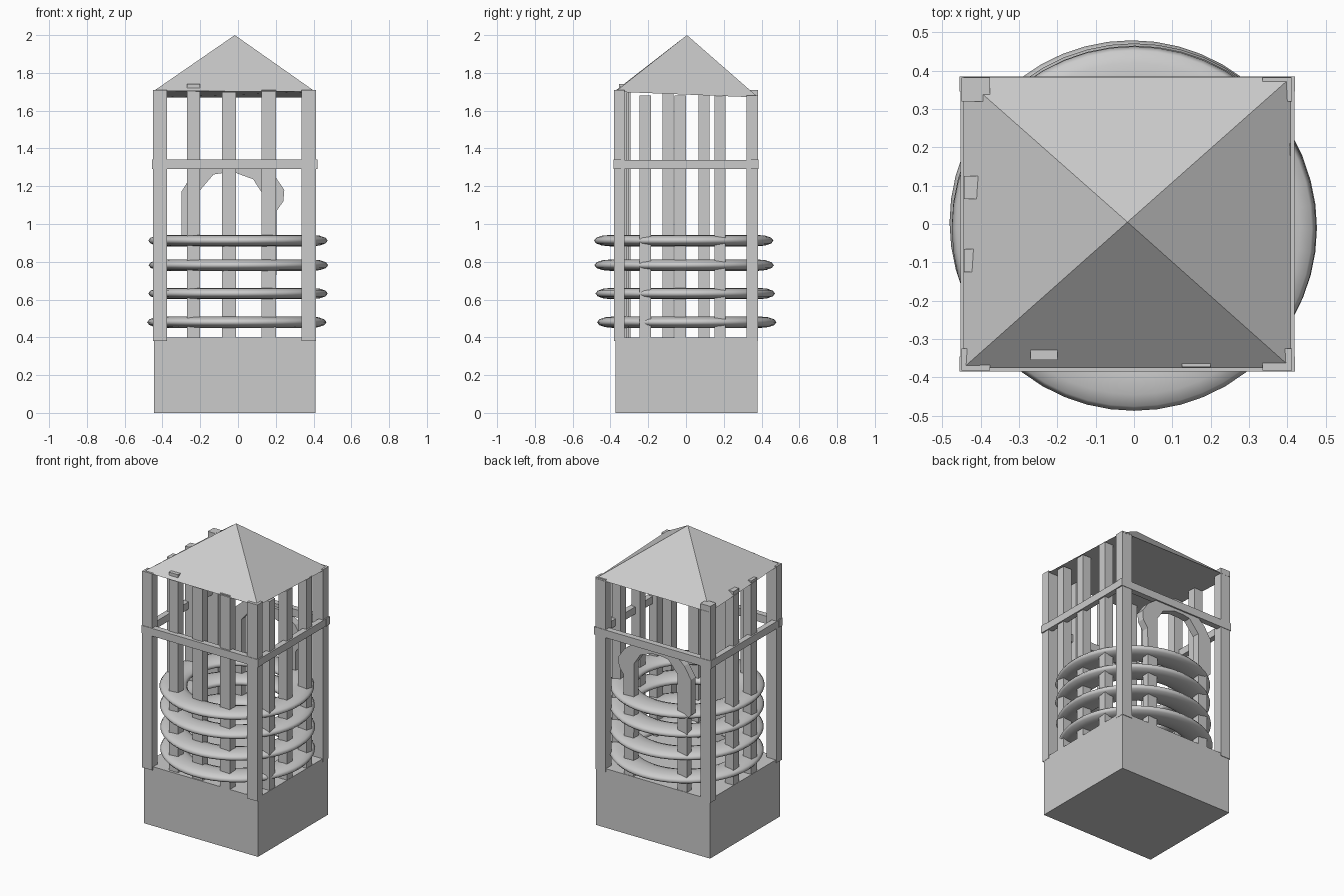
import bpy, math
from math import cos, sin, pi

if "Cube" in bpy.data.objects:
    bpy.data.objects.remove(bpy.data.objects["Cube"])


def mesh(name, verts, faces):
    me = bpy.data.meshes.new(name)
    me.from_pydata(verts, [], faces)
    me.update()
    ob = bpy.data.objects.new(name, me)
    bpy.context.collection.objects.link(ob)
    return ob


def box(name, x, y, z):
    verts = [(a, b, c) for c in z for a, b in
             ((x[0], y[0]), (x[1], y[0]), (x[1], y[1]), (x[0], y[1]))]
    return mesh(name, verts, [(3, 2, 1, 0), (4, 5, 6, 7), (0, 1, 5, 4),
                              (1, 2, 6, 5), (2, 3, 7, 6), (3, 0, 4, 7)])


# Solid base block
box("base", (-0.445, 0.41), (-0.372, 0.378), (0, 0.4))

# Corner posts
for side, x in (("left", (-0.45, -0.375)), ("right", (0.335, 0.412))):
    for end, y in (("front", (-0.382, -0.325)), ("back", (0.32, 0.382))):
        top = 1.68 if (end == "back" and side == "right") else 1.71
        box(f"{end}_{side}_post", x, y, (0.38, top))

# Front slats: x range, front y, bottom and top
for i, (x0, x1, y0, z0, z1) in enumerate((
        (-0.27, -0.20, -0.355, 0.39, 1.74),
        (-0.085, -0.01, -0.365, 0.39, 1.70),
        (0.125, 0.20, -0.373, 0.39, 1.71))):
    box(f"front_slat_{i}", (x0, x1), (y0, y0 + 0.06), (z0, z1))

# Side slats
for i, y in enumerate((-0.215, -0.03, 0.18)):
    box(f"right_slat_{i}", (0.345, 0.408), (y - 0.03, y + 0.03), (0.39, 1.68))
for i, y in enumerate((-0.095, 0.095)):
    box(f"left_slat_{i}", (-0.443, -0.38), (y - 0.03, y + 0.03), (0.39, 1.71))

# Arched doorway frame on the back, extruded from its outline
outline = [(-0.27, 0.39), (-0.20, 0.39), (-0.20, 1.18), (-0.13, 1.262),
           (-0.08, 1.27), (-0.01, 1.27), (0.08, 1.237), (0.127, 1.165),
           (0.13, 0.39), (0.20, 0.39), (0.205, 1.07), (0.24, 1.12),
           (0.245, 1.18), (0.20, 1.247), (0.10, 1.32), (-0.17, 1.32),
           (-0.25, 1.25), (-0.30, 1.17), (-0.30, 0.93), (-0.27, 0.90)]
n = len(outline)
verts = [(x, y, z) for y in (0.325, 0.375) for x, z in outline]
faces = [tuple(range(n)), tuple(range(2 * n - 1, n - 1, -1))]
faces += [((i + 1) % n, i, n + i, n + (i + 1) % n) for i in range(n)]
mesh("back_arch", verts, faces)

# Horizontal rails around the cage
z = (1.29, 1.342)
box("front_rail", (-0.455, 0.42), (-0.385, -0.345), z)
box("back_rail", (-0.455, 0.42), (0.345, 0.385), z)
box("left_rail", (-0.453, -0.415), (-0.385, 0.385), (1.291, 1.34))
box("right_rail", (0.38, 0.418), (-0.385, 0.385), (1.291, 1.34))


# Flattened rings stacked inside the cage
def ring(name, cx, cy, cz, mid=0.39, half=0.085, height=0.03, seg=48, m=12):
    verts = []
    for i in range(seg):
        a = 2 * pi * i / seg
        for j in range(m):
            b = 2 * pi * j / m
            r = mid + half * cos(b)
            verts.append((cx + r * cos(a), cy + r * sin(a), cz + height * sin(b)))
    faces = [(i * m + j, (i + 1) % seg * m + j,
              (i + 1) % seg * m + (j + 1) % m, i * m + (j + 1) % m)
             for i in range(seg) for j in range(m)]
    ob = mesh(name, verts, faces)
    for p in ob.data.polygons:
        p.use_smooth = True


for i, (cx, cy, cz) in enumerate(((-0.006, 0.004, 0.48), (0, -0.004, 0.632),
                                  (0.002, -0.01, 0.782), (0, -0.012, 0.912))):
    ring(f"ring_{i}", cx, cy, cz)

# Pyramid roof with a slightly tilted underside
mesh("roof", [(-0.445, -0.375, 1.705), (0.41, -0.375, 1.70), (0.41, 0.383, 1.67),
              (-0.445, 0.383, 1.67), (-0.017, 0.005, 2.0)],
     [(3, 2, 1, 0), (0, 1, 4), (1, 2, 4), (2, 3, 4), (3, 0, 4)])
